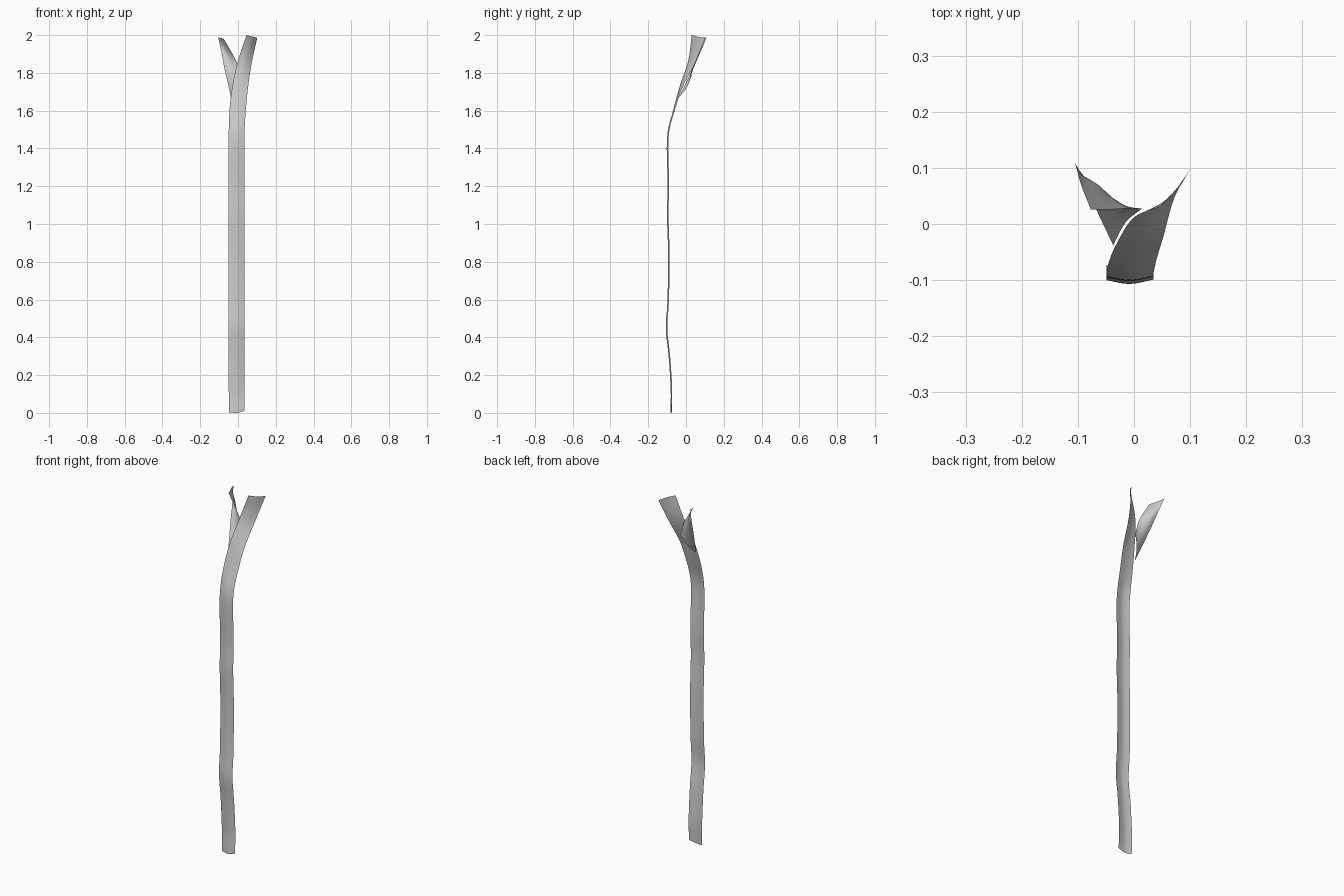
import bpy
from mathutils import Vector


def spline(points, steps):
    """Smooth curve passing through every control point."""
    p = [Vector(q) for q in points]
    p = [2 * p[0] - p[1]] + p + [2 * p[-1] - p[-2]]
    out = []
    for i in range(1, len(p) - 2):
        a, b, c, d = p[i - 1:i + 3]
        for k in range(steps):
            t = k / steps
            out.append(0.5 * (2 * b + (c - a) * t + (2 * a - 5 * b + 4 * c - d) * t * t
                              + (3 * b - a - 3 * c + d) * t ** 3))
    return out + [p[-2]]


def ribbon(name, rows, along=5, across=3):
    """Thin cloth band lofted through rows of left, middle and right points."""
    edges = [spline(side, along) for side in zip(*rows)]
    grid = [spline(r, across) for r in zip(*edges)]
    n = len(grid[0])
    verts = [v for r in grid for v in r]
    faces = [(i * n + j, i * n + j + 1, (i + 1) * n + j + 1, (i + 1) * n + j)
             for i in range(len(grid) - 1) for j in range(n - 1)]
    me = bpy.data.meshes.new(name)
    me.from_pydata(verts, [], faces)
    me.polygons.foreach_set("use_smooth", [True] * len(faces))
    ob = bpy.data.objects.new(name, me)
    bpy.context.collection.objects.link(ob)
    return ob


# Long band: gently wavy hanging length, then a twist back to the right shoulder
hang = [(0.12, -0.077), (0.3, -0.088), (0.45, -0.103), (0.6, -0.094),
        (0.85, -0.091), (1.05, -0.097), (1.2, -0.093), (1.4, -0.098), (1.5, -0.091)]
rows = [[(-0.048, -0.075, 0.003), (-0.007, -0.083, 0.0), (0.035, -0.078, 0.01)]]
rows += [[(-0.049, y + 0.003, z), (-0.008, y - 0.004, z), (0.035, y + 0.004, z)]
         for z, y in hang]
rows += [
    [(-0.045, -0.068, 1.60), (-0.003, -0.068, 1.60), (0.041, -0.060, 1.60)],
    [(-0.030, -0.033, 1.73), (0.013, -0.030, 1.725), (0.053, -0.020, 1.72)],
    [(0.000, 0.012, 1.865), (0.037, 0.022, 1.857), (0.072, 0.047, 1.85)],
    [(0.045, 0.030, 2.00), (0.077, 0.060, 1.992), (0.102, 0.102, 1.985)],
]
ribbon("long_band", rows)

# Short band: from the left shoulder, tucked behind the long band
ribbon("short_band", [
    [(-0.105, 0.109, 1.988), (-0.094, 0.069, 1.985), (-0.077, 0.026, 1.982)],
    [(-0.088, 0.076, 1.910), (-0.067, 0.072, 1.920), (-0.043, 0.026, 1.925)],
    [(-0.071, 0.034, 1.820), (-0.043, 0.045, 1.840), (-0.008, 0.028, 1.860)],
    [(-0.037, -0.038, 1.670), (-0.015, 0.003, 1.720), (0.015, 0.028, 1.780)],
])
